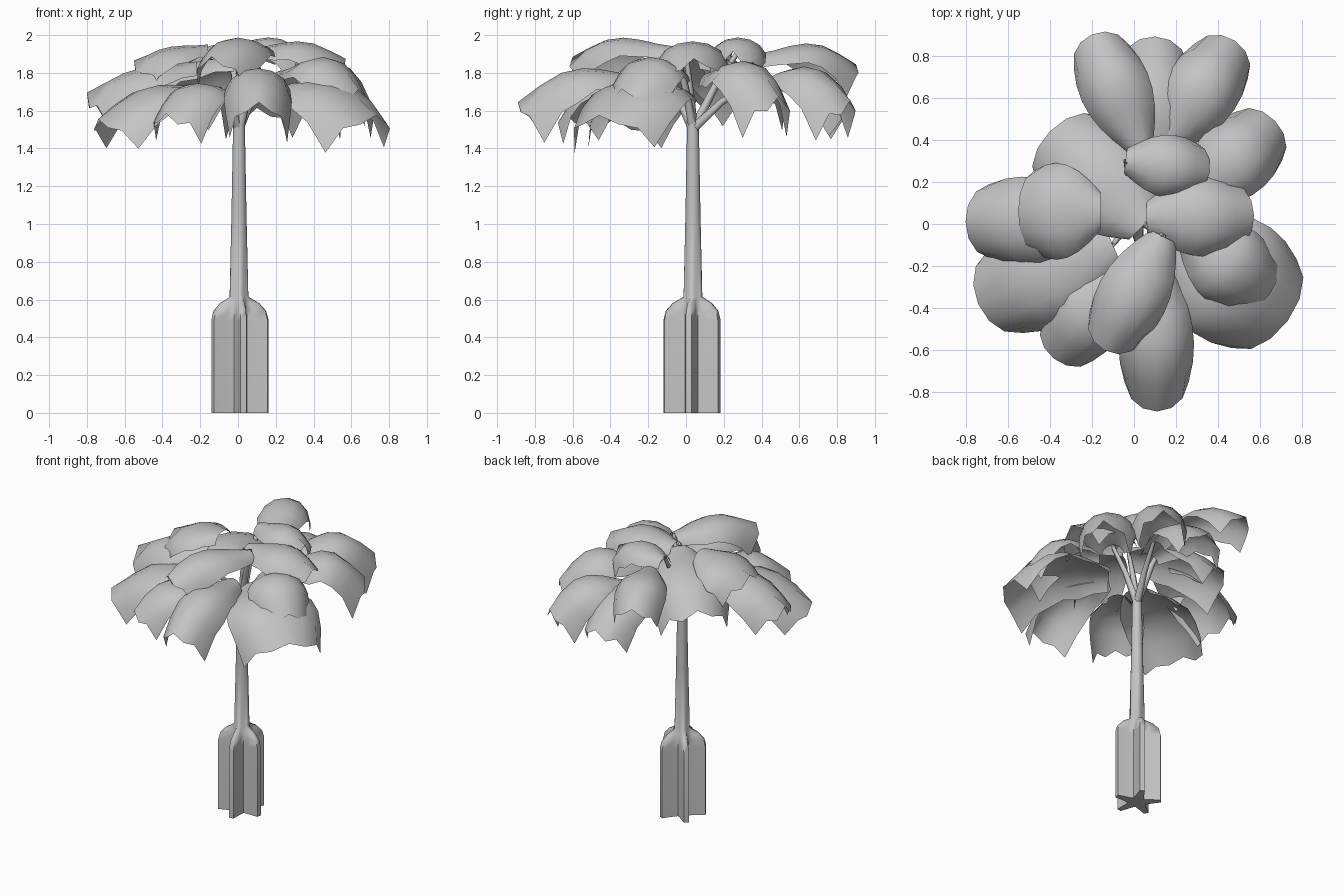
import bpy, math, random
from mathutils import Vector

random.seed(4)
cube = bpy.data.objects.get("Cube")
if cube:
    bpy.data.objects.remove(cube)

grey = bpy.data.materials.new("plain_grey")
grey.use_nodes = True
tone = (0.55, 0.55, 0.55, 1)
grey.diffuse_color = tone
grey.node_tree.nodes["Principled BSDF"].inputs["Base Color"].default_value = tone


def build(name, verts, faces, sharp_angle):
    mesh = bpy.data.meshes.new(name)
    mesh.from_pydata(verts, [], faces)
    mesh.materials.append(grey)
    obj = bpy.data.objects.new(name, mesh)
    bpy.context.collection.objects.link(obj)
    bpy.ops.object.select_all(action="DESELECT")
    obj.select_set(True)
    bpy.context.view_layer.objects.active = obj
    bpy.ops.object.shade_smooth_by_angle(angle=math.radians(sharp_angle))


def grid_faces(rows, cols, closed=False):
    """Quads joining consecutive rows of points."""
    span = cols if closed else cols - 1
    return [(r * cols + c, r * cols + (c + 1) % cols,
             (r + 1) * cols + (c + 1) % cols, (r + 1) * cols + c)
            for r in range(rows - 1) for c in range(span)]


# Trunk: five buttress fins that melt into a slim tapering stem
centre_x, centre_y = 0.005, 0.037
fin_section = [(-36, 0.06), (-19, 0.085), (-6, 0.157), (6, 0.157), (19, 0.085)]
levels = [(0, 1, 0.05), (0.49, 1, 0.05), (0.54, 0.88, 0.05), (0.58, 0.55, 0.05),
          (0.615, 0, 0.05), (1.05, 0, 0.04), (1.54, 0, 0.031)]
verts = []
for z, fin, core in levels:
    for k in range(5):
        for offset, reach in fin_section:
            a = math.radians(63 + 72 * k + offset)
            r = core + fin * (reach - 0.05)
            verts.append((centre_x + r * math.cos(a), centre_y + r * math.sin(a), z))
ring = 5 * len(fin_section)
faces = grid_faces(len(levels), ring, closed=True)
faces += [tuple(reversed(range(ring))), tuple(range(len(verts) - ring, len(verts)))]
build("trunk", verts, faces, 75)


def branch(name, end):
    """Tapering branch from the stem top to the root of a leaf."""
    start = Vector((centre_x, centre_y, 1.5))
    end = Vector(end)
    bend = start.lerp(end, 0.45) + Vector((0, 0, 0.03))
    side = (end - start).cross(Vector((0, 0, 1))).normalized()
    up = side.cross(end - start).normalized()
    points = []
    for centre, r in ((start, 0.027), (bend, 0.02), (end, 0.012)):
        for k in range(5):
            a = math.tau * k / 5
            points.append(centre + side * r * math.cos(a) + up * r * math.sin(a))
    build(name, points, grid_faces(3, 5, closed=True), 75)


def leaf(name, root, tip, peak, half_width, droop):
    """Arched open shell with a blunt, ragged end."""
    rows, cols, curl = 7, 7, 1.35
    root, tip = Vector(root), Vector(tip)
    along = Vector((tip.x - root.x, tip.y - root.y, 0))
    side = Vector((-along.y, along.x, 0)).normalized()
    arch = peak - (root.z + tip.z) / 2
    points = []
    for r in range(rows):
        t = r / (rows - 1)
        width = half_width * math.sin(math.pi * (0.13 + 0.55 * t))
        for c in range(cols):
            s = 2 * c / (cols - 1) - 1
            reach = t * (1 - 0.2 * s * s)
            p = root + along * reach + side * width * math.sin(s * curl) / math.sin(curl)
            p.z = root.z + (tip.z - root.z) * t + arch * math.sin(math.pi * t ** 1.3)
            p.z -= droop * (1 - math.cos(s * curl)) * (0.45 + 0.55 * t)
            # Torn edge along the sides and the end
            if r == rows - 1:
                p.z += random.uniform(-0.05, -0.01) if c % 2 == 0 else 0.015
            elif c in (0, cols - 1) and r % 2 == 0:
                p.z -= random.uniform(0, 0.03)
            points.append(p)
    build(name, points, grid_faces(rows, cols), 75)


# Crown: root, tip, crest height, half width, side droop
crown = {
    "front_top": ((0.14, -0.06, 1.94), (-0.14, -0.6, 1.87), 1.99, 0.17, 0.17),
    "front_low": ((0.1, -0.2, 1.78), (0.11, -0.89, 1.63), 1.83, 0.18, 0.2),
    "front_right_low": ((-0.05, -0.22, 1.7), (-0.38, -0.64, 1.57), 1.75, 0.18, 0.13),
    "right_front_wide": ((-0.1, -0.1, 1.72), (-0.74, -0.38, 1.54), 1.74, 0.25, 0.16),
    "right_outer": ((-0.22, 0.02, 1.86), (-0.8, 0.01, 1.68), 1.83, 0.21, 0.18),
    "right_top": ((-0.16, 0.06, 1.95), (-0.55, 0.06, 1.85), 1.94, 0.23, 0.16),
    "right_back": ((0.05, 0, 1.9), (-0.4, 0.44, 1.7), 1.87, 0.26, 0.2),
    "back_right_top": ((0.03, 0.37, 1.9), (-0.2, 0.9, 1.83), 1.96, 0.17, 0.18),
    "back_low": ((0.08, 0.25, 1.75), (0.1, 0.89, 1.6), 1.8, 0.19, 0.14),
    "back_left": ((0.15, 0.38, 1.76), (0.48, 0.87, 1.64), 1.84, 0.18, 0.19),
    "left_back": ((0.28, 0.12, 1.8), (0.67, 0.49, 1.66), 1.87, 0.19, 0.2),
    "left_top": ((0.06, 0.03, 1.93), (0.57, 0.04, 1.86), 1.97, 0.19, 0.17),
    "middle_top": ((-0.04, 0.3, 1.95), (0.36, 0.25, 1.9), 1.99, 0.15, 0.15),
    "left_front": ((0.26, -0.04, 1.82), (0.64, -0.34, 1.7), 1.89, 0.2, 0.19),
    "left_front_wide": ((0.17, -0.05, 1.72), (0.73, -0.46, 1.56), 1.77, 0.31, 0.18),
}
for i, (name, shape) in enumerate(crown.items()):
    leaf(name + "_leaf", *shape)
    if i % 3 == 0:
        branch(name + "_branch", shape[0])
